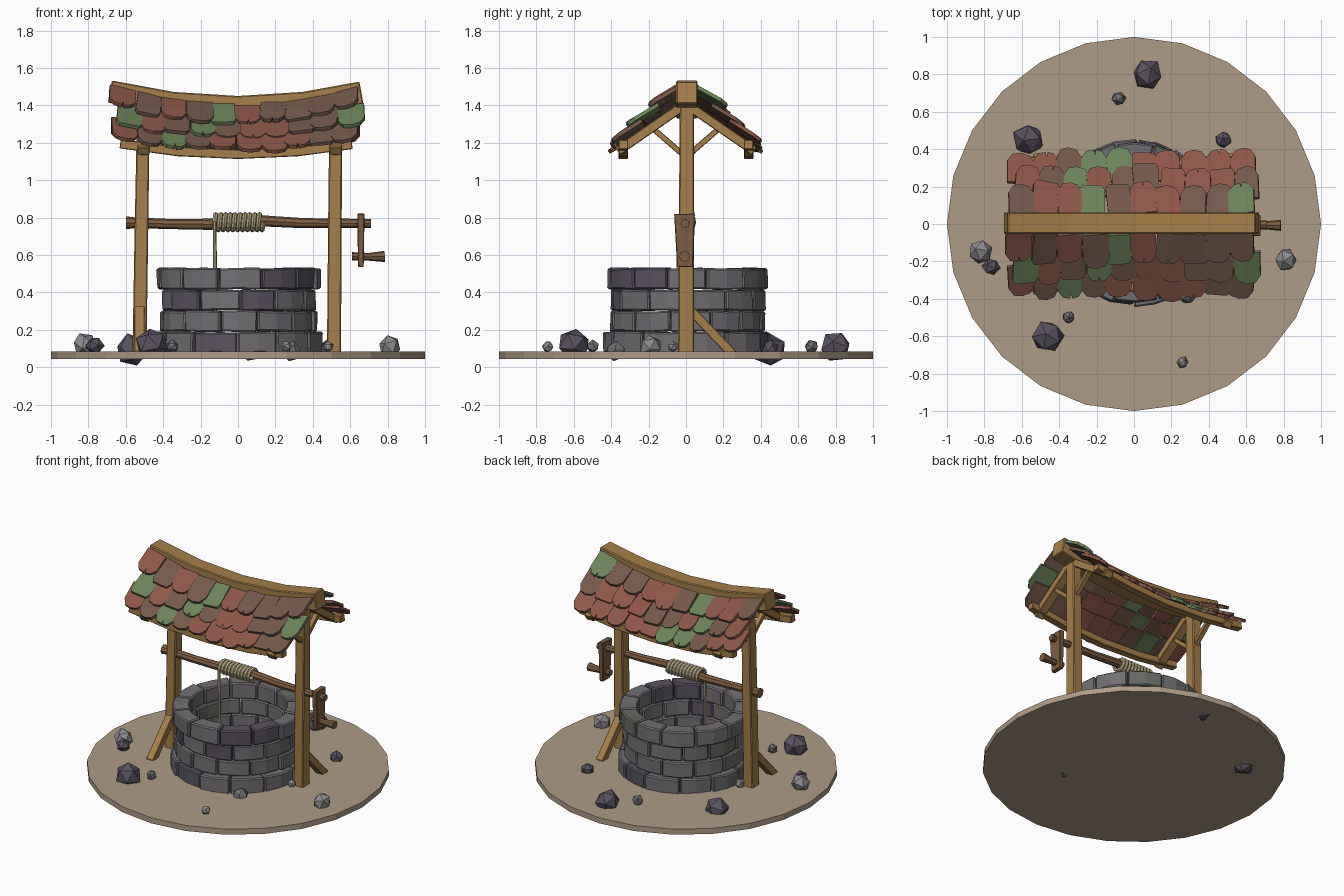
import bpy, bmesh, math, random
from mathutils import Vector, Matrix

if "Cube" in bpy.data.objects:
    bpy.data.objects.remove(bpy.data.objects["Cube"])

random.seed(7)
R = random.uniform


def mat(name, r, g, b):
    m = bpy.data.materials.new(name)
    m.diffuse_color = (r, g, b, 1)
    m.use_nodes = True
    m.node_tree.nodes["Principled BSDF"].inputs["Base Color"].default_value = m.diffuse_color
    return m


WOOD = mat("wood", .38, .21, .065)
LOG = mat("log_wood", .21, .11, .055)
ROPE = mat("rope", .46, .39, .23)
DIRT = mat("dirt", .42, .33, .24)
STONE = [mat("stone_grey", .17, .16, .17), mat("stone_purple", .10, .085, .115),
         mat("stone_moss", .13, .14, .12), mat("stone_light", .27, .26, .27)]
TILE = [mat("tile_red", .27, .095, .065), mat("tile_brown", .18, .10, .07), mat("tile_green", .15, .23, .10)]


def finish(name, bm, mats, bevel=0):
    bmesh.ops.recalc_face_normals(bm, faces=bm.faces[:])
    me = bpy.data.meshes.new(name)
    bm.to_mesh(me)
    bm.free()
    ob = bpy.data.objects.new(name, me)
    bpy.context.collection.objects.link(ob)
    for m in mats:
        me.materials.append(m)
    if bevel:
        mod = ob.modifiers.new("bevel", 'BEVEL')
        mod.width, mod.segments, mod.limit_method = bevel, 1, 'ANGLE'
    return ob


def rect(w, h):
    return [(-w / 2, -h / 2), (w / 2, -h / 2), (w / 2, h / 2), (-w / 2, h / 2)]


def ring(r, n=8):
    return [(r * math.cos(2 * math.pi * i / n), r * math.sin(2 * math.pi * i / n)) for i in range(n)]


def loft(bm, rings, mi=0):
    """Skin a list of point rings and cap both ends."""
    vs = [[bm.verts.new(p) for p in r] for r in rings]
    n = len(vs[0])
    faces = [bm.faces.new((a[i], a[(i + 1) % n], b[(i + 1) % n], b[i]))
             for a, b in zip(vs, vs[1:]) for i in range(n)]
    faces += [bm.faces.new(vs[0][::-1]), bm.faces.new(vs[-1])]
    for f in faces:
        f.material_index = mi


def sweep(name, pts, section, m, ref=(0, 0, 1), scales=None, bevel=0):
    """Run a cross-section along a path."""
    pts = [Vector(p) for p in pts]
    rings = []
    for i, p in enumerate(pts):
        t = (pts[min(i + 1, len(pts) - 1)] - pts[max(i - 1, 0)]).normalized()
        a = Vector(ref).cross(t).normalized()
        b = t.cross(a)
        s = scales[i] if scales else 1
        rings.append([p + a * u * s + b * v * s for u, v in section])
    bm = bmesh.new()
    loft(bm, rings)
    return finish(name, bm, [m], bevel)


def sag(x):
    return .08 * (x / .67) ** 2


# ground disc
bm = bmesh.new()
bmesh.ops.create_cone(bm, cap_ends=True, segments=24, radius1=1, radius2=1, depth=.04,
                      matrix=Matrix.Translation((0, 0, .065)))
finish("ground_disc", bm, [DIRT])

# well wall: four courses of curved stones
for k, (r_out, z0, z1) in enumerate([(.445, .075, .19), (.415, .19, .302), (.412, .302, .415), (.435, .415, .53)]):
    bm = bmesh.new()
    n = 12
    cuts = [2 * math.pi * (i + .5 * (k % 2) + R(-.1, .1)) / n for i in range(n)]
    cuts.append(cuts[0] + 2 * math.pi)
    for a0, a1 in zip(cuts, cuts[1:]):
        ro, ri = r_out + R(-.01, .01), .325 + R(-.008, .008)
        rings = []
        for j in range(3):
            a = a0 + .008 + (a1 - a0 - .016) * j / 2
            zt, zb = z1 + R(-.006, .003), z0 + R(-.002, .004)
            rings.append([(r * math.cos(a), .008 + r * math.sin(a), z)
                          for r, z in ((ri, zb), (ro + R(-.005, .005), zb), (ro + R(-.005, .005), zt), (ri, zt))])
        loft(bm, rings, random.choice((0, 0, 0, 1, 2)))
    finish(f"stone_course_{k + 1}", bm, STONE, .008)

# posts, ground braces, rafters and struts
for side, xb, xt, by in (("left", -.527, -.505, -1), ("right", .513, .523, 1)):
    sweep(side + "_post", [(xb, 0, .07), (xb * .5 + xt * .5, .003, .75), (xt, .005, 1.42)],
          rect(.075, .085), WOOD, (0, 1, 0), (1, .97, .9), .006)
    sweep(side + "_ground_brace", [(xb, by * .02, .31), (xb, by * .25, .07)], rect(.05, .055), WOOD, (1, 0, 0), bevel=.004)
    for s, face in ((-1, "front"), (1, "back")):
        sweep(f"{side}_{face}_rafter", [(xt, s * .01, 1.40), (xt, s * .365, 1.155)],
              rect(.05, .065), WOOD, (1, 0, 0), bevel=.004)
        sweep(f"{side}_{face}_strut", [(xt, s * .02, 1.14), (xt, s * .17, 1.27)],
              rect(.03, .035), WOOD, (1, 0, 0), bevel=.003)

# sagging ridge beam and eave beams
sweep("ridge_beam", [(x, .005, 1.39 + sag(x)) for x in (-.685, -.35, 0, .35, .66)],
      rect(.115, .12), WOOD, bevel=.006)
for s, face in ((-1, "front"), (1, "back")):
    sweep(face + "_eave_beam", [(x, s * .335, 1.138 + .8 * sag(x)) for x in (-.63, -.32, 0, .32, .61)],
          rect(.05, .05), WOOD, bevel=.004)

# roof tiles: three overlapping rows on each slope
PLAIN = [(-.5, 0), (.5, 0), (.5, .72), (.32, .94), (0, 1), (-.32, .94), (-.5, .72)]
BLUNT = [(-.48, 0), (.48, 0), (.5, .82), (.4, .96), (-.38, .98), (-.5, .86)]
SPLIT = [(-.5, 0), (.5, 0), (.5, .75), (.3, .95), (.06, 1), (.02, .84), (-.03, .99), (-.32, .94), (-.5, .72)]
for s, face in ((-1, "front"), (1, "back")):
    for row, (y0, z0, k) in enumerate([(.045, 1.393, 1.35), (.135, 1.315, 1.1), (.22, 1.25, .95)]):
        bm = bmesh.new()
        for i in range(10):
            x = -.61 + .1325 * i + (.025 if row == 1 else 0) + R(-.008, .008)
            pitch = math.radians(31 + R(-2, 2))
            down = Vector((R(-.08, .08), s * math.cos(pitch), -math.sin(pitch))).normalized()
            across = Vector((1, 0, k * .16 * x / .449 + R(-.05, .05)))
            across = (across - down * across.dot(down)).normalized()
            up = across.cross(down)
            up = up if up.z > 0 else -up
            o = Vector((x, s * (y0 + R(-.01, .01)), z0 + k * sag(x) + R(-.004, .004)))
            w, length = R(.13, .145), R(.18, .215)
            shape = random.choice((PLAIN, PLAIN, BLUNT, SPLIT))
            loft(bm, [[o + across * u * w + down * v * length + up * h for u, v in shape] for h in (-.003, .017)],
                 random.choice((0, 0, 1, 1, 2)))
        finish(f"{face}_tile_row_{row + 1}", bm, TILE)

# windlass log
sweep("windlass_log", [(-.6, 0, .772), (-.55, 0, .772), (-.35, 0, .765), (-.15, .004, .764), (.1, 0, .784),
                       (.35, -.004, .77), (.71, -.005, .768)], ring(.03), LOG,
      scales=(1.15, .95, .9, 1, 1, .9, .8))

# rope coil and hanging rope
coil = []
for i in range(10 * 12 + 1):
    a = 2 * math.pi * i / 12
    coil.append((-.125 + .26 * i / 120, -.041 * math.cos(a), .775 + .041 * math.sin(a)))
sweep("rope_coil", coil, ring(.0135, 6), ROPE, (1, 0, 0))
sweep("hanging_rope", [(-.125, -.041, .78), (-.123, -.041, .55), (-.124, -.041, .25)], ring(.01, 6), ROPE, (0, 1, 0))

# crank plate and handle
sweep("crank_plate", [(.657, -.005, .535), (.657, -.008, .82)], rect(.03, .085), LOG, (0, 1, 0), (1, 1.3), .005)
bpy.data.objects["crank_plate"].modifiers["bevel"].width = .004
sweep("crank_handle", [(.61, -.007, .593), (.7, -.007, .59), (.785, -.007, .592)], ring(.026), LOG, scales=(.85, .8, 1.15))

# scattered rocks: x, y, z, radius, stone colour
ROCKS = [(.07, .80, .11, .085, 1), (-.08, .67, .11, .04, 0), (-.565, .45, .09, .088, 1), (.48, .45, .1, .047, 1),
         (-.82, -.15, .12, .065, 3), (-.765, -.23, .115, .05, 1), (.81, -.19, .11, .062, 3), (-.35, -.50, .11, .036, 0),
         (-.46, -.60, .125, .088, 1), (.26, -.74, .11, .032, 3), (.285, -.38, .085, .055, 0),
         (.48, -.07, .11, .03, 3), (-.48, .07, .11, .035, 3)]
for i, (x, y, z, r, c) in enumerate(ROCKS):
    bm = bmesh.new()
    bmesh.ops.create_icosphere(bm, subdivisions=1, radius=r, matrix=Matrix.Rotation(R(0, 6), 4, (R(-1, 1), R(-1, 1), 1)))
    for v in bm.verts:
        v.co *= R(.88, 1.08)
        v.co = Vector((x + v.co.x, y + v.co.y, max(0, z + v.co.z)))
    finish(f"rock_{i + 1}", bm, [STONE[c]])
